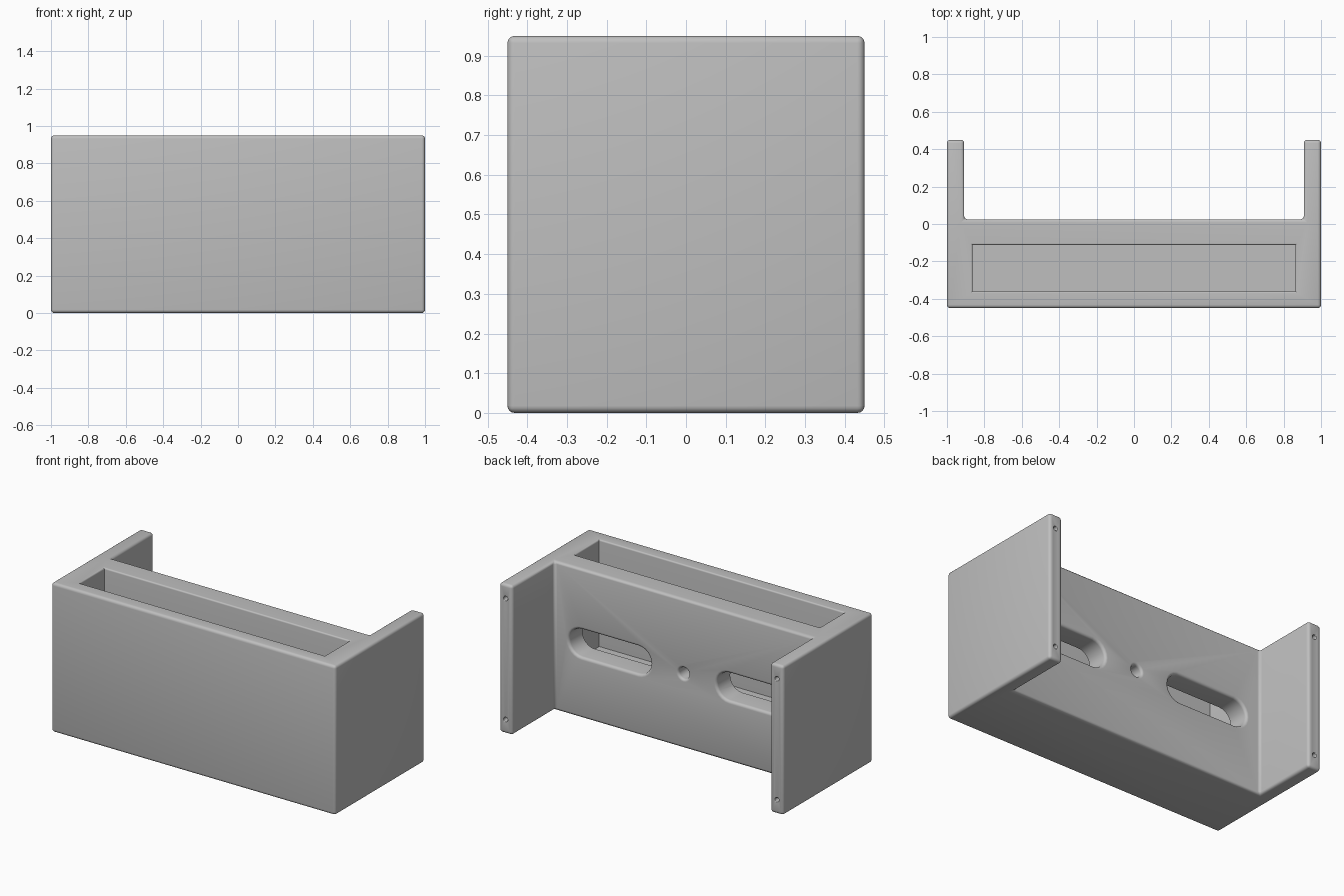
import bpy, bmesh, math

if "Cube" in bpy.data.objects:
    bpy.data.objects.remove(bpy.data.objects["Cube"])

ROUND = 0.018      # radius of all soft edges
HEIGHT = 0.95
STEPS = 5

grey = bpy.data.materials.new("light grey")
grey.diffuse_color = (0.52, 0.52, 0.52, 1)
grey.use_nodes = True
grey.node_tree.nodes["Principled BSDF"].inputs["Base Color"].default_value = grey.diffuse_color


def loft(name, rings):
    """Closed solid through a list of equal-length point rings."""
    bm = bmesh.new()
    vs = [[bm.verts.new(p) for p in ring] for ring in rings]
    n = len(vs[0])
    for a, b in zip(vs, vs[1:]):
        for i in range(n):
            j = (i + 1) % n
            bm.faces.new((a[i], a[j], b[j], b[i]))
    bm.faces.new(vs[0][::-1])
    bm.faces.new(vs[-1])
    bmesh.ops.recalc_face_normals(bm, faces=bm.faces)
    me = bpy.data.meshes.new(name)
    bm.to_mesh(me)
    bm.free()
    me.materials.append(grey)
    ob = bpy.data.objects.new(name, me)
    bpy.context.collection.objects.link(ob)
    return ob


def flare(radius):
    """(depth below surface, widening) pairs of a rounded rim."""
    pairs = [(-0.03, radius)]
    for i in range(STEPS + 1):
        a = i / STEPS * math.pi / 2
        pairs.append((radius * (1 - math.cos(a)), radius * (1 - math.sin(a))))
    return pairs


def slot_cutter(name, x, z, half, r, y_face, depth, rim, seg=12):
    """Stadium (or round, if half is 0) hole going in from a back face."""
    rings = []
    for d, grow in flare(rim) + [(depth, 0)]:
        ring = []
        for side in (1, -1):
            for i in range(seg + 1):
                if half == 0 and i == seg:
                    continue
                a = math.pi * i / seg - math.pi / 2
                ring.append((x + side * (half + (r + grow) * math.cos(a)),
                             y_face - d,
                             z + side * (r + grow) * math.sin(a)))
        rings.append(ring)
    return loft(name, rings)


def pocket_cutter(name, hx, y0, y1, floor, rim):
    rings = []
    for d, g in flare(rim) + [(HEIGHT - floor, 0)]:
        z = HEIGHT - d
        rings.append([(-hx - g, y0 - g, z), (hx + g, y0 - g, z),
                      (hx + g, y1 + g, z), (-hx - g, y1 + g, z)])
    return loft(name, rings)


# U-shaped body: thick front block with two side cheeks reaching back
half_outline = [(1.0, -0.45), (1.0, 0.45), (0.908, 0.45), (0.908, 0.025)]
outline = half_outline + [(-x, y) for x, y in reversed(half_outline)]
body = loft("holder_body", [[(x, y, z) for x, y in outline] for z in (0, HEIGHT)])

bpy.context.view_layer.objects.active = body
body.select_set(True)
bev = body.modifiers.new("soft_edges", 'BEVEL')
bev.width = ROUND
bev.segments = 4
bev.limit_method = 'ANGLE'
bpy.ops.object.modifier_apply(modifier=bev.name)

# Top pocket, open into the wall slots
cutters = [pocket_cutter("pocket_cutter", 0.863, -0.36, -0.112, 0.27, 0.01)]
# Central mounting hole and two mounting slots in the back wall
cutters.append(slot_cutter("centre_hole_cutter", 0, 0.475, 0, 0.036, 0.025, 0.2, 0.016))
for s in (-1, 1):
    cutters.append(slot_cutter("slot_cutter", s * 0.52, 0.475, 0.2, 0.088, 0.025, 0.2, ROUND))
    # Screw holes in the end faces of the cheeks
    for z in (0.09, 0.86):
        cutters.append(slot_cutter("screw_hole_cutter", s * 0.955, z, 0, 0.014, 0.45, 0.15, 0.004, 8))

for c in cutters:
    m = body.modifiers.new("cut", 'BOOLEAN')
    m.operation = 'DIFFERENCE'
    m.solver = 'EXACT'
    m.object = c
    bpy.ops.object.modifier_apply(modifier=m.name)
    bpy.data.objects.remove(c)

bpy.ops.object.shade_smooth_by_angle(angle=math.radians(35))
